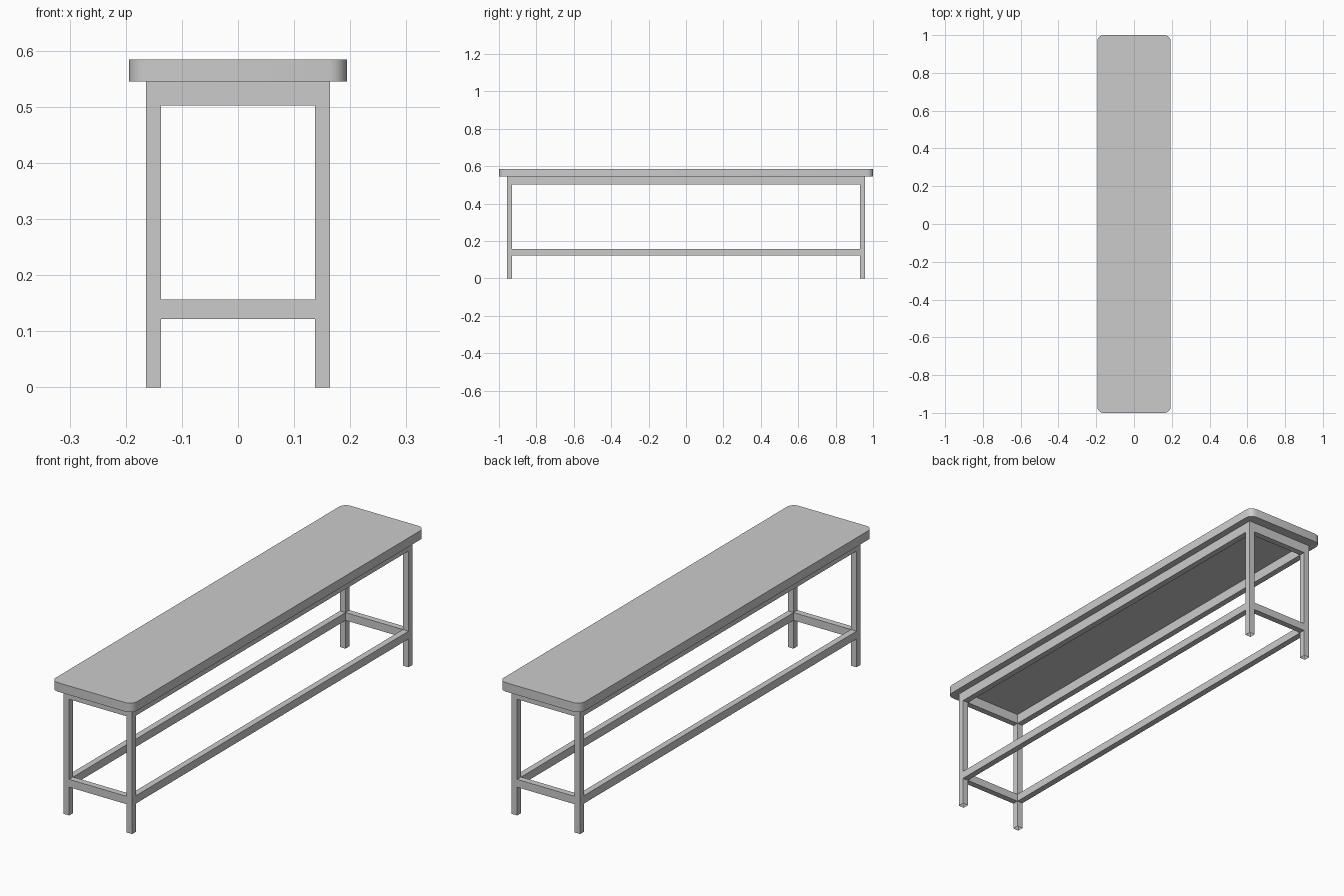
import bpy, bmesh, math

cube = bpy.data.objects.get("Cube")
if cube:
    bpy.data.objects.remove(cube, do_unlink=True)

grey = bpy.data.materials.new("plain grey")
grey.use_nodes = True
colour = (0.6, 0.6, 0.6, 1)
grey.diffuse_color = colour
grey.node_tree.nodes["Principled BSDF"].inputs["Base Color"].default_value = colour

# Frame outline: outer half sizes and bar thickness
HALF_X, HALF_Y, BAR = 0.164, 0.957, 0.027
SEAT_BOTTOM, SEAT_TOP = 0.545, 0.584


def box(name, low, high, open_side=None, corner=0):
    """Box between two corners, with optional open ends and rounded uprights."""
    bm = bmesh.new()
    bmesh.ops.create_cube(bm, size=1)
    for v in bm.verts:
        v.co = [(a + b) / 2 + c * (b - a) for a, b, c in zip(low, high, v.co)]
    if corner:
        uprights = [e for e in bm.edges
                    if abs(e.verts[0].co.z - e.verts[1].co.z) > 0.01]
        bmesh.ops.bevel(bm, geom=uprights, offset=corner, segments=4,
                        profile=0.5, affect='EDGES')
    if open_side:
        bm.normal_update()
        ends = [f for f in bm.faces if open_side(f.normal)]
        bmesh.ops.delete(bm, geom=ends, context='FACES')
    mesh = bpy.data.meshes.new(name)
    bm.to_mesh(mesh)
    bm.free()
    mesh.materials.append(grey)
    obj = bpy.data.objects.new(name, mesh)
    bpy.context.collection.objects.link(obj)
    return obj


# Seat with rounded corners
seat = box("seat", (-0.194, -1, SEAT_BOTTOM), (0.194, 1, SEAT_TOP), corner=0.032)
bpy.ops.object.select_all(action='DESELECT')
seat.select_set(True)
bpy.context.view_layer.objects.active = seat
bpy.ops.object.shade_smooth_by_angle(angle=math.radians(35))


def span(side, half):
    """Range of one bar thickness just inside the outline."""
    return sorted((side * half, side * (half - BAR)))


# Legs: hollow tubes, open at the foot
for sx, x_name in ((1, "left"), (-1, "right")):
    for sy, y_name in ((-1, "front"), (1, "back")):
        (x0, x1), (y0, y1) = span(sx, HALF_X), span(sy, HALF_Y)
        box(f"{y_name}_{x_name}_leg", (x0, y0, 0), (x1, y1, SEAT_BOTTOM),
            open_side=lambda n: abs(n.z) > 0.5)

# Aprons under the seat and stretchers near the floor
for part, z0, z1 in (("apron", 0.502, SEAT_BOTTOM), ("stretcher", 0.122, 0.156)):
    for side, x_name, y_name in ((1, "left", "back"), (-1, "right", "front")):
        x0, x1 = span(side, HALF_X)
        inner = HALF_Y - BAR
        box(f"{x_name}_{part}", (x0, -inner, z0), (x1, inner, z1),
            open_side=lambda n: abs(n.y) > 0.5)
        y0, y1 = span(side, HALF_Y)
        inner = HALF_X - BAR
        box(f"{y_name}_{part}", (-inner, y0, z0), (inner, y1, z1),
            open_side=lambda n: abs(n.x) > 0.5)
